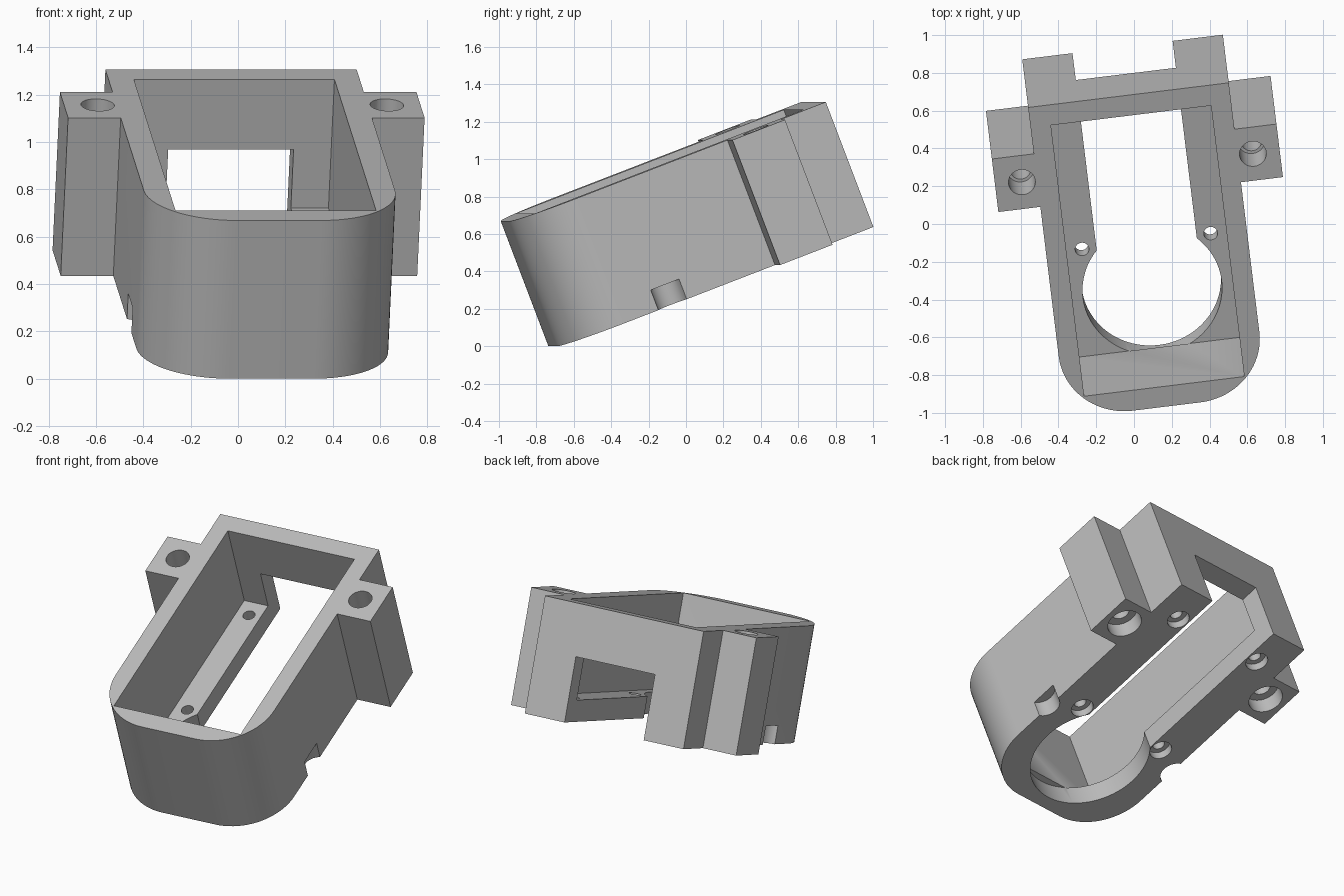
import bpy
import bmesh
from math import cos, sin, pi, radians
from mathutils import Matrix, Vector

cube = bpy.data.objects.get("Cube")
if cube:
    bpy.data.objects.remove(cube, do_unlink=True)

# Main dimensions, in the housing's own untilted frame
H = 0.716                        # height
FLOOR = 0.133                    # floor thickness
HALF = 0.535                     # half width of the body
FRONT, BACK = -0.775, 1.004
EAR, EAR_FRONT, EAR_BACK = 0.759, 0.436, 0.739
R = 0.355                        # front corner radius
HOLE_MID = (EAR_FRONT + EAR_BACK) / 2

grey = bpy.data.materials.new("plain grey")
grey.use_nodes = True
colour = (0.5, 0.5, 0.5, 1)
grey.diffuse_color = colour
grey.node_tree.nodes["Principled BSDF"].inputs["Base Color"].default_value = colour


def prism(name, outline, low, high):
    """Extrude a flat outline between two heights."""
    bm = bmesh.new()
    face = bm.faces.new([bm.verts.new((x, y, low)) for x, y in outline])
    out = bmesh.ops.extrude_face_region(bm, geom=[face])
    top = [g for g in out["geom"] if isinstance(g, bmesh.types.BMVert)]
    bmesh.ops.translate(bm, verts=top, vec=Vector((0, 0, high - low)))
    bmesh.ops.recalc_face_normals(bm, faces=bm.faces)
    mesh = bpy.data.meshes.new(name)
    bm.to_mesh(mesh)
    bm.free()
    obj = bpy.data.objects.new(name, mesh)
    bpy.context.scene.collection.objects.link(obj)
    return obj


cutters = []


def cut_box(name, half, y0, y1, low, high):
    cutters.append(prism(name, [(-half, y0), (half, y0), (half, y1), (-half, y1)], low, high))


def cut_round(name, x, y, r, low, high, n=40):
    ring = [(x + r * cos(2 * pi * i / n), y + r * sin(2 * pi * i / n)) for i in range(n)]
    cutters.append(prism(name, ring, low, high))


# Body outline: rounded front, square back, an ear on each side
arc = [(HALF - R + R * sin(i * pi / 40), FRONT + R - R * cos(i * pi / 40)) for i in range(21)]
right = arc + [(HALF, EAR_FRONT), (EAR, EAR_FRONT), (EAR, EAR_BACK), (HALF, EAR_BACK), (HALF, BACK)]
left = [(-x, y) for x, y in reversed(right)]
housing = prism("housing", right + left, 0, H)
housing.data.materials.append(grey)

# Inner pocket, floor slot running out through the back, round floor opening
cut_box("pocket_cutter", 0.427, FRONT + 0.115, BACK - 0.116, FLOOR, H + 0.1)
cut_box("slot_cutter", 0.267, -0.328, BACK + 0.1, -0.1, 0.4)
cut_round("round_cutter", 0, -0.328, 0.37, -0.1, FLOOR + 0.001, 64)

for s in (-1, 1):
    # Stepped ear holes
    x = s * 0.616
    cut_round("ear_hole_cutter", x, HOLE_MID, 0.055, -0.1, H + 0.1)
    cut_round("ear_top_cutter", x, HOLE_MID, 0.071, H - 0.19, H + 0.1)
    cut_round("ear_bottom_cutter", x, HOLE_MID, 0.104, -0.1, 0.1)
    # Countersunk floor screw holes
    for y in (-0.055, 0.783):
        cut_round("screw_cutter", s * 0.343, y, 0.037, -0.1, FLOOR + 0.1, 24)
        cut_round("screw_head_cutter", s * 0.343, y, 0.068, -0.1, 0.05, 24)
    # Scallop at the foot of each side wall
    cut_round("scallop_cutter", s * (HALF + 0.025), -0.155, 0.086, -0.1, 0.115, 32)

for c in cutters:
    c.hide_render = True
    mod = housing.modifiers.new(c.name, "BOOLEAN")
    mod.operation = "DIFFERENCE"
    mod.solver = "EXACT"
    mod.object = c

# Bake the cuts, then drop the cutters
graph = bpy.context.evaluated_depsgraph_get()
baked = bpy.data.meshes.new_from_object(housing.evaluated_get(graph))
housing.modifiers.clear()
housing.data = baked
baked.materials.clear()
baked.materials.append(grey)
for c in cutters:
    bpy.data.objects.remove(c, do_unlink=True)

# Tilt nose down, turn slightly and rest on the ground
spin = Matrix.Rotation(radians(7), 4, "Z") @ Matrix.Rotation(radians(21), 4, "X")
lift = Matrix.Translation((0, 0, -FRONT * sin(radians(21))))
baked.transform(lift @ spin @ Matrix.Translation((0.054, 0, 0)))

bpy.ops.object.select_all(action="DESELECT")
housing.select_set(True)
bpy.context.view_layer.objects.active = housing
bpy.ops.object.shade_smooth_by_angle(angle=radians(30))
